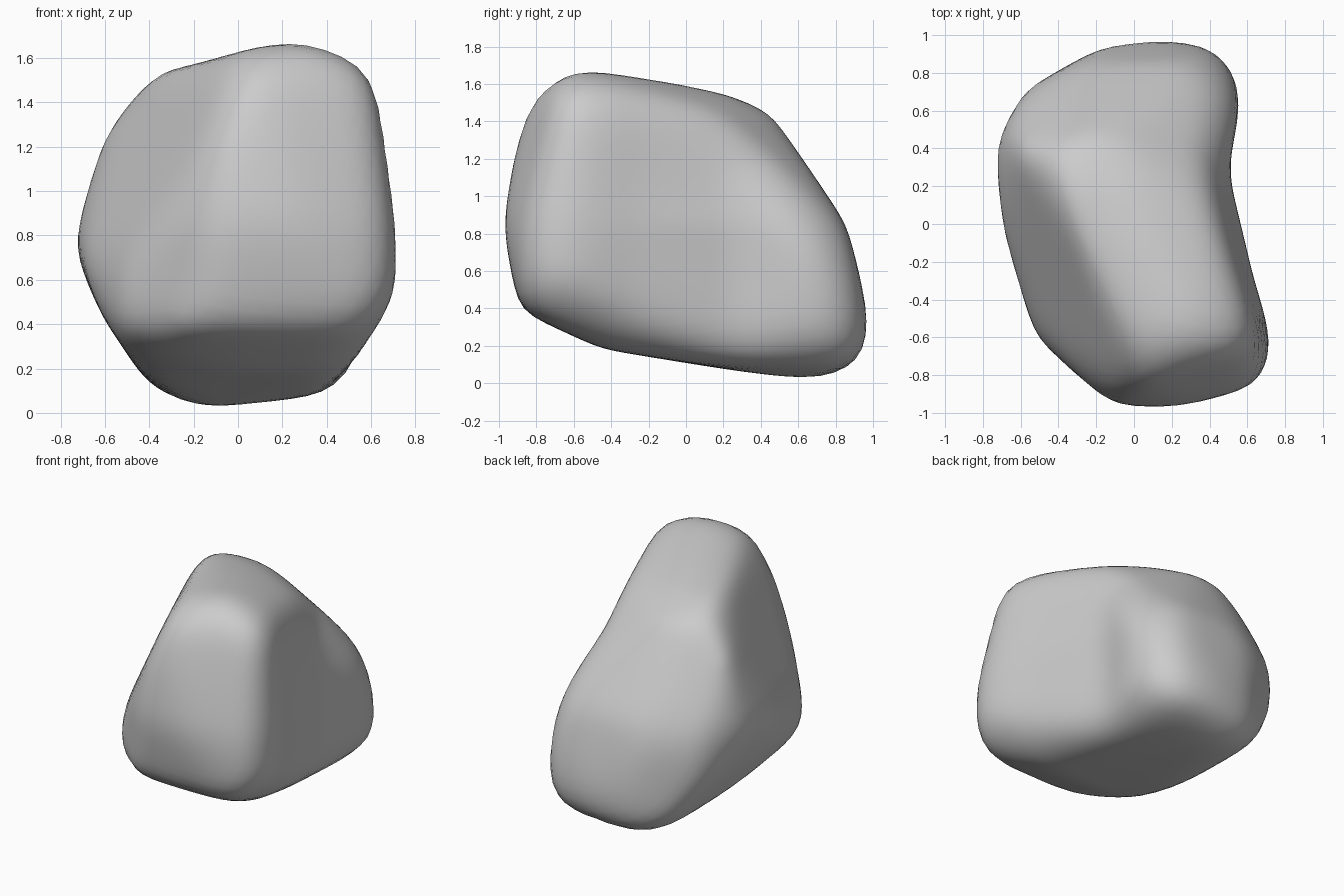
import bpy, bmesh
from mathutils import Vector

cube = bpy.data.objects.get("Cube")
if cube:
    bpy.data.objects.remove(cube, do_unlink=True)

MID = 0.85      # height of the boulder's core
SHARP = 26      # higher keeps the worn edges crisper
GAIN = 1.012    # makes up for material lost to rounding

# Outlines of the boulder, relative to its core
plan = [(.14, 1), (.4, .95), (.54, .8), (.56, .62), (.5, .33), (.51, .2), (.63, -.3), (.75, -.66),
        (.65, -.85), (.25, -1), (-.1, -.97), (-.52, -.59), (-.7, -.05), (-.75, .4), (-.58, .7), (-.17, .93)]
front = [(-.15, -.85), (.4, -.76), (.56, -.6), (.74, -.27), (.73, 0), (.64, .7), (.31, .86), (-.2, .72),
         (-.35, .71), (-.6, .44), (-.75, -.1), (-.6, -.42), (-.4, -.72)]
side = [(.7, -.85), (.93, -.75), (1, -.55), (.85, 0), (.46, .59), (.2, .7), (-.13, .78), (-.57, .86),
        (-.87, .65), (-1, .37), (-1, .02), (-.88, -.46), (-.45, -.66)]

# Broad weathered facets: normal and distance from the core
facets = [((-.85, -.35, .4), .56),      # front slope
          ((.3, -.9, .3), .985),        # front face
          ((-.42, .78, .46), .76),      # back slope
          ((.38, .62, .69), .655),      # back shoulder
          ((.7, .62, .34), .775),       # back corner
          ((.3, .3, .9), .7),           # crown
          ((-.3, -.3, -.9), .78),       # belly
          ((.6, -.15, -.78), .84)]      # undercut

# Two facets meeting in the hollow of the left flank
hollow = [((.87, .35, .35), .59), ((.84, .25, .49), .59)]


def reach(outline, u, v):
    """Distance along (u, v) to a closed outline around the origin."""
    best = 1e3
    for (ax, ay), (bx, by) in zip(outline, outline[1:] + outline[:1]):
        ex, ey = bx - ax, by - ay
        det = u * ey - v * ex
        if abs(det) < 1e-9:
            continue
        t = (ax * ey - ay * ex) / det
        s = (ax * v - ay * u) / det
        if t > 0 and -1e-6 <= s <= 1 + 1e-6:
            best = min(best, t)
    return best


def facet_reach(d, facet):
    """Distance along d to a facet's plane."""
    normal, offset = facet
    return offset / max(d.dot(Vector(normal)), .01)


def radius(d):
    """Soft minimum of all the limits in direction d."""
    limits = [reach(plan, d.x, d.y) * (1 - .16 * max(0, d.z)),
              reach(front, d.x, d.z), reach(side, d.y, d.z)]
    limits += [facet_reach(d, f) for f in facets]
    limits.append(max(facet_reach(d, f) for f in hollow))
    return GAIN * sum(r ** -SHARP for r in limits) ** (-1 / SHARP)


# Boulder body
bm = bmesh.new()
bmesh.ops.create_icosphere(bm, subdivisions=5, radius=1)
for vert in bm.verts:
    d = vert.co.normalized()
    vert.co = d * radius(d)
for _ in range(4):
    bmesh.ops.smooth_vert(bm, verts=bm.verts, factor=.5,
                          use_axis_x=True, use_axis_y=True, use_axis_z=True)
bmesh.ops.translate(bm, verts=bm.verts, vec=(0, 0, MID))

mesh = bpy.data.meshes.new("boulder")
bm.to_mesh(mesh)
bm.free()
boulder = bpy.data.objects.new("boulder", mesh)
bpy.context.collection.objects.link(boulder)
mesh.shade_smooth()

# Stone colour
stone = bpy.data.materials.new("stone_grey")
stone.use_nodes = True
grey = (.6, .6, .6, 1)
stone.diffuse_color = grey
stone.node_tree.nodes["Principled BSDF"].inputs["Base Color"].default_value = grey
mesh.materials.append(stone)
